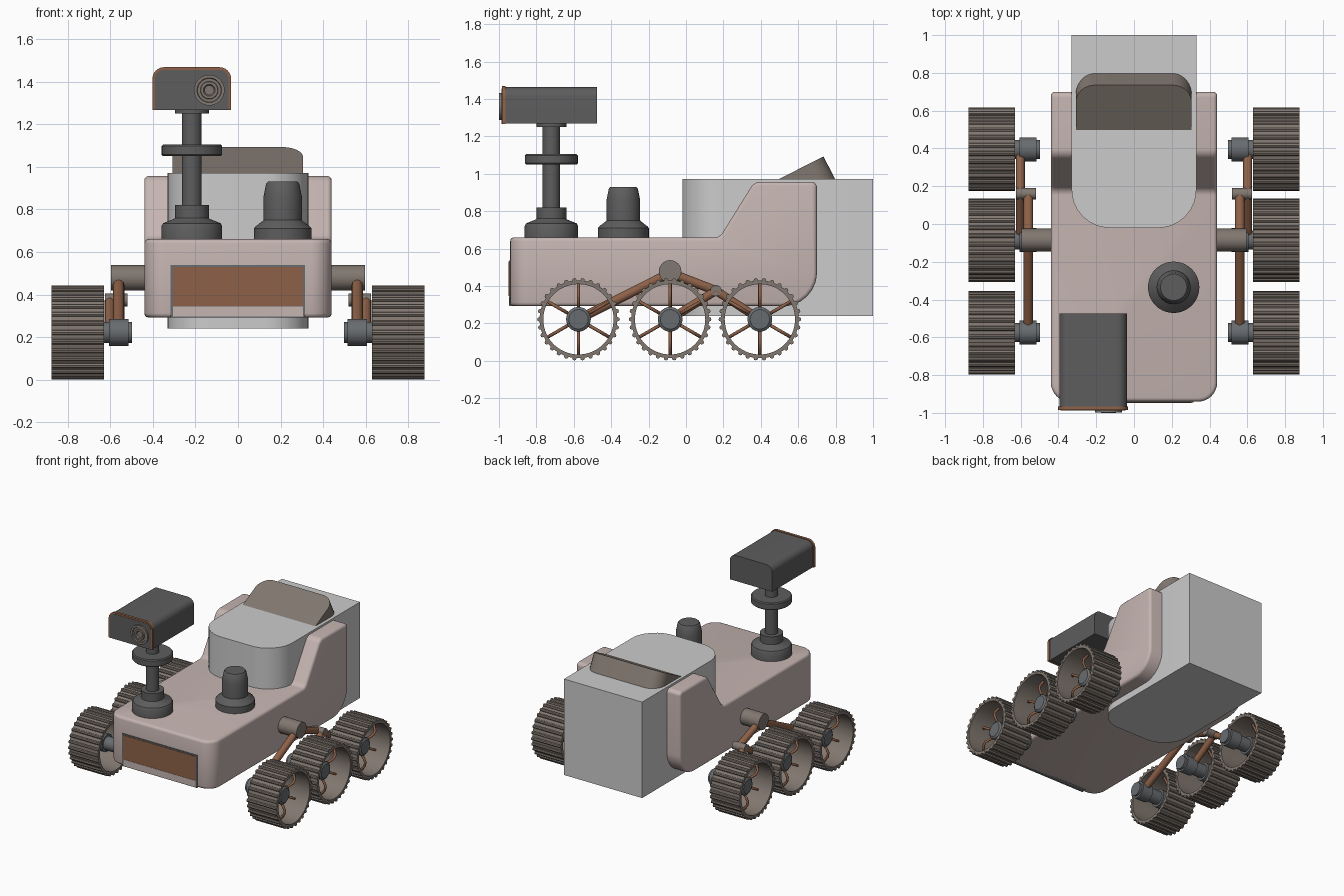
import bpy, bmesh, math
from mathutils import Vector

if "Cube" in bpy.data.objects:
    bpy.data.objects.remove(bpy.data.objects["Cube"])


def material(name, col):
    m = bpy.data.materials.new(name)
    m.diffuse_color = (*col, 1)
    m.use_nodes = True
    m.node_tree.nodes["Principled BSDF"].inputs["Base Color"].default_value = m.diffuse_color
    return m


SHELL = material("shell", (0.56, 0.46, 0.44))
COPPER = material("copper", (0.27, 0.12, 0.065))
DARK = material("dark_grey", (0.11, 0.11, 0.11))
STEEL = material("steel", (0.14, 0.15, 0.16))
BROWN = material("brown_grey", (0.22, 0.185, 0.16))


def place(axis, a, b, h):
    return {"x": (h, a, b), "y": (a, h, b), "z": (a, b, h)}[axis]


def finish(name, bm, mat=None, loc=(0, 0, 0), rot=(0, 0, 0), bevel=0):
    bmesh.ops.recalc_face_normals(bm, faces=bm.faces)
    if bevel:
        sharp = [e for e in bm.edges if e.calc_face_angle(0) > math.radians(40)]
        bmesh.ops.bevel(bm, geom=sharp, offset=bevel, segments=3, profile=0.5,
                        affect="EDGES", clamp_overlap=False)
    me = bpy.data.meshes.new(name)
    bm.to_mesh(me)
    bm.free()
    ob = bpy.data.objects.new(name, me)
    bpy.context.collection.objects.link(ob)
    ob.location, ob.rotation_euler = loc, rot
    if mat:
        me.materials.append(mat)
    bpy.ops.object.select_all(action="DESELECT")
    ob.select_set(True)
    bpy.context.view_layer.objects.active = ob
    bpy.ops.object.shade_smooth_by_angle(angle=math.radians(32))
    return ob


def fillet(points, seg=8):
    """Polygon of (a, b, radius) with rounded corners."""
    out = []
    for i, (a, b, r) in enumerate(points):
        p = Vector((a, b))
        if r == 0:
            out.append(p)
            continue
        u = (Vector(points[i - 1][:2]) - p).normalized()
        v = (Vector(points[(i + 1) % len(points)][:2]) - p).normalized()
        half = u.angle(v) / 2
        c = p + (u + v).normalized() * (r / math.sin(half))
        s, e = p + u * (r / math.tan(half)) - c, p + v * (r / math.tan(half)) - c
        for k in range(seg + 1):
            out.append(c + (s.lerp(e, k / seg)).normalized() * r)
    return out


def prism_bm(points, lo, hi, axis):
    bm = bmesh.new()
    pts = fillet(points)
    n = len(pts)
    A = [bm.verts.new(place(axis, p.x, p.y, lo)) for p in pts]
    B = [bm.verts.new(place(axis, p.x, p.y, hi)) for p in pts]
    bm.faces.new(A)
    bm.faces.new(B[::-1])
    for i in range(n):
        bm.faces.new((A[i], A[(i + 1) % n], B[(i + 1) % n], B[i]))
    return bm


def rect(a0, a1, b0, b1, r_low=0, r_high=0):
    return [(a0, b0, r_low), (a1, b0, r_low), (a1, b1, r_high), (a0, b1, r_high)]


def revolve_into(bm, profile, axis="z", n=40, ring=False, offset=(0, 0)):
    """Turn (radius, height) points around an axis; ring joins last to first."""
    rows = []
    for r, h in profile:
        rows.append([bm.verts.new(place(axis, offset[0] + r * math.cos(t), offset[1] + r * math.sin(t), h))
                     for t in (2 * math.pi * k / n for k in range(n))])
    for i in range(len(rows) if ring else len(rows) - 1):
        p, q = rows[i], rows[(i + 1) % len(rows)]
        for k in range(n):
            bm.faces.new((p[k], p[(k + 1) % n], q[(k + 1) % n], q[k]))
    if not ring:
        bm.faces.new(rows[0])
        bm.faces.new(rows[-1][::-1])
    return bm


def revolve(name, profile, mat, loc, axis="z", n=40, ring=False):
    return finish(name, revolve_into(bmesh.new(), profile, axis, n, ring), mat, loc)


def tubes(name, paths, radius, mat, loc=(0, 0, 0), kind="POLY"):
    cu = bpy.data.curves.new(name, "CURVE")
    cu.dimensions, cu.bevel_depth, cu.bevel_resolution, cu.use_fill_caps = "3D", radius, 3, True
    for path in paths:
        sp = cu.splines.new("POLY")
        sp.points.add(len(path) - 1)
        for p, co in zip(sp.points, path):
            p.co = (*co, 1)
        sp.use_smooth = True
    cu.materials.append(mat)
    ob = bpy.data.objects.new(name, cu)
    ob.location = loc
    bpy.context.collection.objects.link(ob)
    return ob


# Main hull: side profile with raised rear flanks, rounded front corners
bm = prism_bm([(-0.94, 0.292, 0), (0.70, 0.292, 0.18), (0.70, 0.957, 0.03),
               (0.365, 0.957, 0.06), (0.18, 0.66, 0.05), (-0.94, 0.66, 0)], -0.44, 0.44, "x")
front = [e for e in bm.edges if all(v.co.y < -0.93 for v in e.verts)
         and abs(e.verts[0].co.z - e.verts[1].co.z) > 0.2]
bmesh.ops.bevel(bm, geom=front, offset=0.1, segments=8, profile=0.5, affect="EDGES")
finish("hull", bm, SHELL, bevel=0.02)

# Rear equipment box with rounded front corners, and the tilted generator slab
finish("rear_box", prism_bm(rect(-0.33, 0.33, -0.02, 1.0, 0.2), 0.24, 0.972, "z"))
finish("tilted_slab", prism_bm(rect(-0.308, 0.305, -0.33, 0, 0, 0.1), -0.2, 0, "z"),
       BROWN, (0, 0.735, 1.093), (math.radians(27), 0, 0))

# Front panel in its frame
finish("panel_frame", prism_bm(rect(-0.318, 0.315, 0.292, 0.54), -0.945, -0.9, "y"), STEEL)
finish("front_panel", prism_bm(rect(-0.305, 0.305, 0.347, 0.53), -0.948, -0.9, "y"), COPPER)
finish("panel_sill", prism_bm(rect(-0.305, 0.305, 0.297, 0.345), -0.947, -0.9, "y"), SHELL)

# Camera mast
revolve("mast", [(0.143, 0.65), (0.143, 0.72), (0.135, 0.735), (0.085, 0.755), (0.08, 0.76), (0.08, 0.82),
                 (0.046, 0.82), (0.046, 1.05), (0.135, 1.05), (0.142, 1.057), (0.142, 1.098),
                 (0.135, 1.105), (0.046, 1.105), (0.046, 1.25), (0.08, 1.25), (0.08, 1.27)],
        DARK, (-0.217, -0.72, 0))

# Camera head with copper rim and lens
finish("camera_head", prism_bm(rect(-0.395, -0.038, 1.268, 1.463, 0, 0.05), -0.972, -0.475, "y"), DARK)
finish("camera_rim", prism_bm(rect(-0.402, -0.032, 1.266, 1.468, 0, 0.055), -0.985, -0.965, "y"), COPPER)
finish("camera_face", prism_bm(rect(-0.39, -0.044, 1.266, 1.456, 0, 0.045), -0.987, -0.97, "y"), DARK)
revolve("lens", [(0.072, 0.03), (0.072, 0), (0.058, 0), (0.055, 0.007), (0.042, 0.007), (0.04, -0.001),
                 (0.028, -0.001), (0.022, 0.008)], BROWN, (-0.135, -0.999, 1.36), "y")

# Deck antenna stump
revolve("antenna_stump", [(0.136, 0.65), (0.136, 0.71), (0.13, 0.718), (0.095, 0.745), (0.09, 0.75),
                          (0.09, 0.86), (0.086, 0.88), (0.078, 0.92), (0.07, 0.93)],
        DARK, (0.21, -0.335, 0))

# Suspension pivots, arms and wheels
WHEELS = {"front": -0.575, "middle": -0.085, "rear": 0.395}
HUB_Z = 0.222


def cleats():
    bm = bmesh.new()
    for k in range(30):
        t = 2 * math.pi * k / 30
        revolve_into(bm, [(0.012, -0.124), (0.012, 0.124)], "x", 8,
                     offset=(0.209 * math.cos(t), 0.209 * math.sin(t)))
    return bm


for s, side in ((1, "right"), (-1, "left")):
    revolve("rocker_pivot_" + side, [(0.06, s * 0.42), (0.06, s * 0.596)], BROWN, (0, -0.085, 0.478), "x")
    revolve("bogie_pivot_" + side, [(0.03, s * 0.52), (0.03, s * 0.625)], BROWN, (0, 0.16, 0.375), "x", 24)
    x1, x2 = s * 0.56, s * 0.602
    tubes("rocker_arm_" + side, [[(x1, -0.575, HUB_Z), (x1, -0.085, 0.47)],
                                 [(x1, -0.085, 0.47), (x1, 0.16, 0.375)]], 0.026, COPPER)
    tubes("bogie_arm_" + side, [[(x2, -0.085, HUB_Z), (x2, 0.16, 0.375)],
                                [(x2, 0.16, 0.375), (x2, 0.395, HUB_Z)]], 0.024, COPPER)
    for pos, y in WHEELS.items():
        tag, c = pos + "_" + side, (s * 0.753, y, HUB_Z)
        revolve("motor_" + tag, [(0.05, s * 0.497), (0.05, s * 0.515), (0.064, s * 0.515), (0.064, s * 0.605),
                                 (0.05, s * 0.605), (0.05, s * 0.7), (0.066, s * 0.7), (0.066, s * 0.79),
                                 (0.052, s * 0.8)], STEEL, (0, y, HUB_Z), "x", 32)
        revolve("wheel_rim_" + tag, [(0.188, -0.123), (0.208, -0.123), (0.208, 0.123), (0.188, 0.123)],
                BROWN, c, "x", 60, True)
        finish("wheel_cleats_" + tag, cleats(), BROWN, c)
        paths = []
        for k in range(6):
            t = math.pi / 2 + k * math.pi / 3
            paths.append([(s * h, r * math.cos(t), r * math.sin(t)) for r, h in
                          ((0.055, 0.0), (0.085, 0.03), (0.115, 0.045), (0.145, 0.04), (0.17, 0.02), (0.195, 0.0))])
        tubes("wheel_spokes_" + tag, paths, 0.009, COPPER, c)
